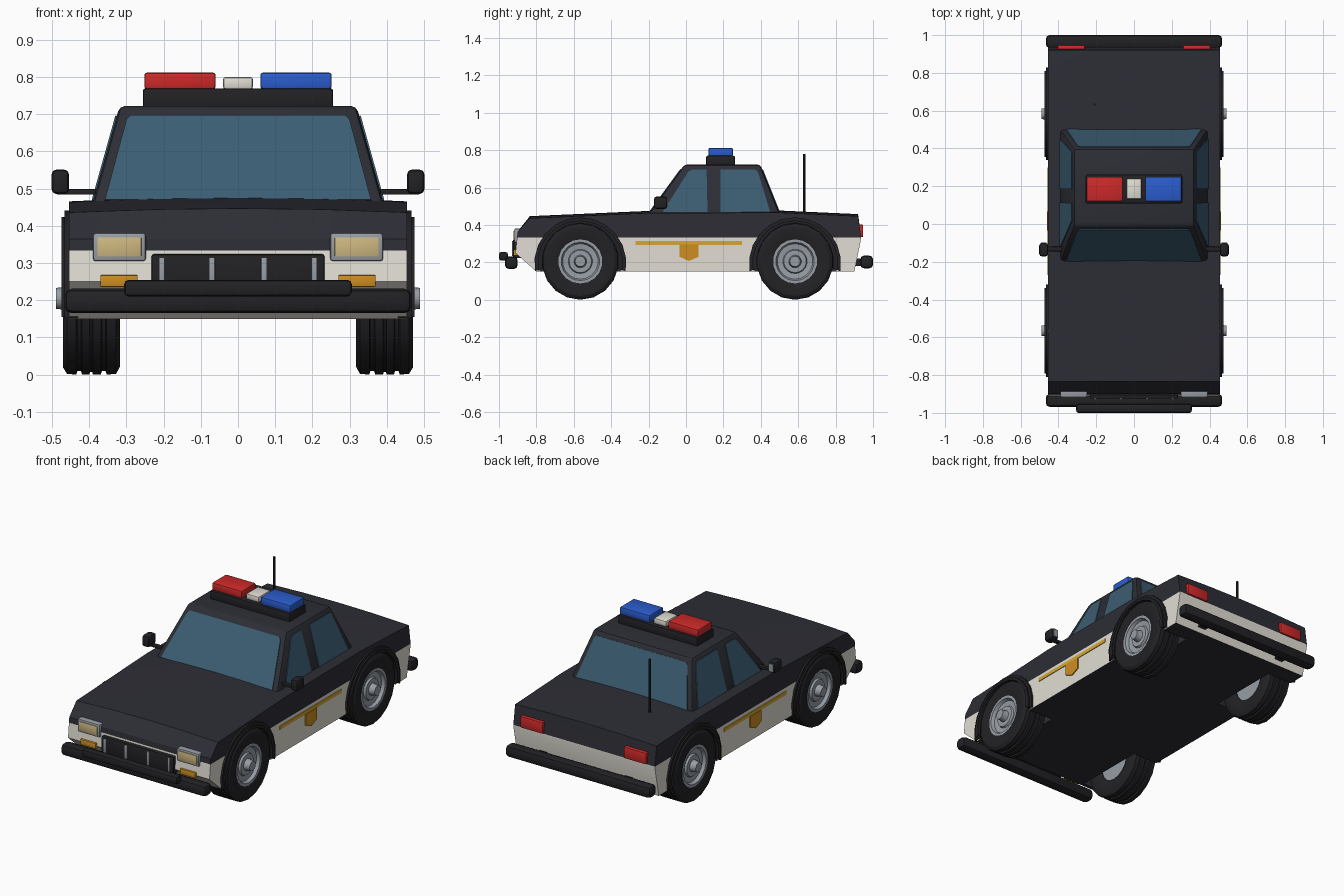
import bpy, bmesh, math
from mathutils import Vector

if "Cube" in bpy.data.objects:
    bpy.data.objects.remove(bpy.data.objects["Cube"])


def material(name, rgb):
    m = bpy.data.materials.new(name)
    m.diffuse_color = (*rgb, 1)
    m.use_nodes = True
    m.node_tree.nodes["Principled BSDF"].inputs["Base Color"].default_value = m.diffuse_color
    return m


BLACK = material("body_black", (.026, .027, .036))
TRIM = material("trim_black", (.016, .016, .019))
WHITE = material("cream_white", (.76, .73, .66))
GLASS = material("window_blue", (.045, .11, .17))
RED = material("lamp_red", (.62, .022, .022))
BLUE = material("lamp_blue", (.024, .11, .62))
GOLD = material("stripe_gold", (.68, .38, .03))
ORANGE = material("signal_orange", (.62, .27, .015))
GREY = material("metal_grey", (.31, .34, .38))
TAN = material("headlight_tan", (.62, .48, .22))


def finish(name, bm, *mats):
    bmesh.ops.recalc_face_normals(bm, faces=bm.faces)
    me = bpy.data.meshes.new(name)
    bm.to_mesh(me)
    bm.free()
    for m in mats:
        me.materials.append(m)
    ob = bpy.data.objects.new(name, me)
    bpy.context.collection.objects.link(ob)
    smooth(ob)
    return ob


def smooth(ob):
    bpy.ops.object.select_all(action='DESELECT')
    ob.select_set(True)
    bpy.context.view_layer.objects.active = ob
    bpy.ops.object.shade_smooth_by_angle(angle=math.radians(30))


def bevel(bm, width, seg=2):
    if width:
        bmesh.ops.bevel(bm, geom=bm.edges[:], offset=width, segments=seg,
                        profile=.5, affect='EDGES', clamp_overlap=True)


def slab(pts, vec):
    """Polygon swept along a vector."""
    bm = bmesh.new()
    f = bm.faces.new([bm.verts.new(p) for p in pts])
    f.normal_update()
    v = Vector(vec) if vec is not None else f.normal * .008
    if vec is None:
        bmesh.ops.translate(bm, verts=bm.verts, vec=-v / 2)
    new = bmesh.ops.extrude_face_region(bm, geom=[f], use_keep_orig=True)['geom']
    bmesh.ops.translate(bm, verts=[e for e in new if isinstance(e, bmesh.types.BMVert)], vec=v)
    bmesh.ops.recalc_face_normals(bm, faces=bm.faces)
    return bm


def prism(name, pts, x0, x1, mat, width=0):
    bm = slab([(x0, y, z) for y, z in pts], (x1 - x0, 0, 0))
    bevel(bm, width)
    return finish(name, bm, mat)


def box(name, x, y, z, mat, width=.006):
    pts = [(y[0], z[0]), (y[1], z[0]), (y[1], z[1]), (y[0], z[1])]
    return prism(name, pts, min(x), max(x), mat, width)


def lathe(name, prof, cy, cz, side, mat, n=18):
    """Closed (x, radius) profile turned around the wheel axle."""
    bm = bmesh.new()
    rings = []
    for x, r in prof:
        rings.append([bm.verts.new((side * x, cy + r * math.cos(2 * math.pi * (k + .5) / n),
                                    cz + r * math.sin(2 * math.pi * (k + .5) / n))) for k in range(n)])
    for a, b in zip(rings, rings[1:] + rings[:1]):
        for k in range(n):
            j = (k + 1) % n
            bm.faces.new((a[k], a[j], b[j], b[k]))
    bmesh.ops.remove_doubles(bm, verts=bm.verts, dist=1e-5)
    return finish(name, bm, mat)


AXLES = {"front": -.565, "rear": .583}
SIDES = {"right": 1, "left": -1}
HUB = .205

# Body shell: side profile, crowned top, cream lower half
profile = [(-.80, .15), (-.912, .25), (-.90, .365), (-.835, .437), (-.2, .465), (.5, .467),
           (.92, .448), (.937, .33), (.90, .15)]
bm = slab([(-.455, y, z) for y, z in profile], (.91, 0, 0))
for co, no in [((0, 0, .334), (0, 0, 1))] + [((x, 0, 0), (1, 0, 0)) for x in (-.43, -.22, 0, .22, .43)]:
    bmesh.ops.bisect_plane(bm, geom=bm.verts[:] + bm.edges[:] + bm.faces[:], plane_co=co, plane_no=no)
for v in bm.verts:
    if v.co.z > .43:
        v.co.z += .010 * (1 - (v.co.x / .43) ** 2)
bmesh.ops.recalc_face_normals(bm, faces=bm.faces)
for f in bm.faces:
    f.material_index = int(f.calc_center_median().z < .334 and f.normal.z > -.9)
body = finish("body", bm, BLACK, WHITE)

# Wheel wells cut into the body
for cy in AXLES.values():
    for s in SIDES.values():
        ring = [(cy + .222 * math.cos(a * math.pi / 12), HUB + .222 * math.sin(a * math.pi / 12)) for a in range(24)]
        cutter = prism("well_cutter", ring, s * .295, s * .6, BLACK)
        cutter.hide_render = True
        mod = body.modifiers.new("well", 'BOOLEAN')
        mod.operation, mod.object, mod.solver = 'DIFFERENCE', cutter, 'EXACT'
        bpy.context.view_layer.objects.active = body
        bpy.ops.object.modifier_apply(modifier=mod.name)
        bpy.data.objects.remove(cutter)
smooth(body)


# Cabin and its windows
def cab_x(z): return .392 - (z - .46) * .28
def cab_front(z): return -.20 + (z - .46) * .73
def cab_rear(z): return .502 - (z - .46) * .40


bm = bmesh.new()
lo, hi = [[bm.verts.new(p) for p in ((-cab_x(z), cab_front(z), z), (cab_x(z), cab_front(z), z),
                                     (cab_x(z), cab_rear(z), z), (-cab_x(z), cab_rear(z), z))] for z in (.44, .723)]
bm.faces.new(lo)
bm.faces.new(hi)
for k in range(4):
    bm.faces.new((lo[k], lo[k - 1], hi[k - 1], hi[k]))
bmesh.ops.recalc_face_normals(bm, faces=bm.faces)
bevel(bm, .016)
finish("cabin", bm, BLACK)

Z0, Z1 = .468, .696
for name, fy in (("windshield", cab_front), ("rear_window", cab_rear)):
    pts = [(-.358, fy(Z0), Z0), (.358, fy(Z0), Z0), (.30, fy(Z1 - .012), Z1 - .012),
           (.288, fy(Z1), Z1), (-.288, fy(Z1), Z1), (-.30, fy(Z1 - .012), Z1 - .012)]
    finish(name, slab(pts, None), GLASS)
for side, s in SIDES.items():
    for name, pts in (("front", [(-.125, Z0), (.115, Z0), (.11, Z1), (.035, Z1), (.012, Z1 - .012)]),
                      ("rear", [(.185, Z0), (.45, Z0), (.385, Z1 - .014), (.37, Z1), (.185, Z1)])):
        finish(f"{name}_{side}_window", slab([(s * cab_x(z), y, z) for y, z in pts], None), GLASS)

# Roof light bar
box("light_bar_base", (-.256, .256), (.108, .262), (.715, .77), TRIM, .008)
box("red_beacon", (-.252, -.06), (.12, .25), (.768, .812), RED, .007)
box("blue_beacon", (.06, .252), (.12, .25), (.768, .812), BLUE, .007)
box("centre_beacon", (-.04, .04), (.132, .24), (.768, .80), WHITE, .006)

# Wheels: tyre with tread grooves, rim on both faces, hub cap
tyre = [(.33, .105), (.318, .13), (.318, .185), (.328, .203), (.353, .205), (.356, .196), (.366, .196),
        (.369, .205), (.390, .205), (.392, .198), (.398, .198), (.400, .205), (.419, .205), (.422, .196),
        (.432, .196), (.435, .205), (.460, .203), (.471, .185), (.471, .13), (.46, .105)]
rim = [(.335, 0), (.335, .112), (.466, .118), (.466, .103), (.448, .095), (.444, .065), (.455, .06),
       (.455, .034), (.472, .030), (.49, .028), (.49, 0)]
for end, cy in AXLES.items():
    for side, s in SIDES.items():
        lathe(f"{end}_{side}_tyre", tyre, cy, HUB, s, TRIM)
        lathe(f"{end}_{side}_rim", rim, cy, HUB, s, GREY)
        # Wheel arch flare, two stepped rings
        for part, r0, r1, x1 in (("outer", .205, .246, .466), ("inner", .205, .229, .475)):
            angles = [math.radians(-10 + 200 * k / 12) for k in range(13)]
            pts = [(cy + r1 * math.cos(a), .195 + r1 * math.sin(a)) for a in angles]
            pts += [(cy + r0 * math.cos(a), HUB + r0 * math.sin(a)) for a in reversed(angles)]
            prism(f"{end}_{side}_arch_{part}", pts, s * .43, s * x1, TRIM)

# Bumpers
box("front_bumper", (-.467, .467), (-.968, -.90), (.165, .231), TRIM, .02)
box("front_push_bar", (-.306, .306), (-1.0, -.952), (.21, .255), TRIM, .012)
box("rear_bumper", (-.467, .467), (.932, 1.0), (.168, .236), TRIM, .02)
for s in (-1, 1):
    box("rear_bumper_mount", (s * .25, s * .30), (.88, .95), (.18, .22), TRIM, 0)

# Grille
box("grille", (-.233, .233), (-.925, -.86), (.222, .324), TRIM, .007)
for x in (-.205, -.07, .07, .205):
    box("grille_bar", (x - .008, x + .008), (-.931, -.90), (.235, .315), GREY, .002)

# Lamps, mirrors and side badges
for side, s in SIDES.items():
    box(f"{side}_headlight_frame", (s * .248, s * .39), (-.918, -.865), (.305, .381), GREY, .007)
    box(f"{side}_headlight_lens", (s * .26, s * .378), (-.922, -.90), (.317, .369), TAN, .002)
    box(f"{side}_turn_signal", (s * .27, s * .37), (-.922, -.89), (.236, .268), ORANGE, .003)
    box(f"{side}_tail_light", (s * .26, s * .405), (.915, .947), (.335, .402), RED, .006)
    box(f"{side}_mirror_arm", (s * .36, s * .475), (-.145, -.12), (.484, .499), TRIM, .003)
    box(f"{side}_mirror", (s * .454, s * .502), (-.172, -.10), (.485, .552), TRIM, .015)
    box(f"{side}_mirror_glass", (s * .463, s * .493), (-.102, -.097), (.496, .541), GREY, 0)
    box(f"{side}_stripe", (s * .45, s * .459), (-.27, .30), (.294, .315), GOLD, 0)
    shield = [(-.035, .295), (.067, .295), (.067, .23), (.016, .207), (-.035, .23)]
    prism(f"{side}_shield", shield, s * .452, s * .461, ORANGE)

# Antenna
bm = bmesh.new()
bmesh.ops.create_cone(bm, cap_ends=True, segments=8, radius1=.006, radius2=.006, depth=.33)
bmesh.ops.translate(bm, verts=bm.verts, vec=(-.21, .632, .613))
finish("antenna", bm, TRIM)
